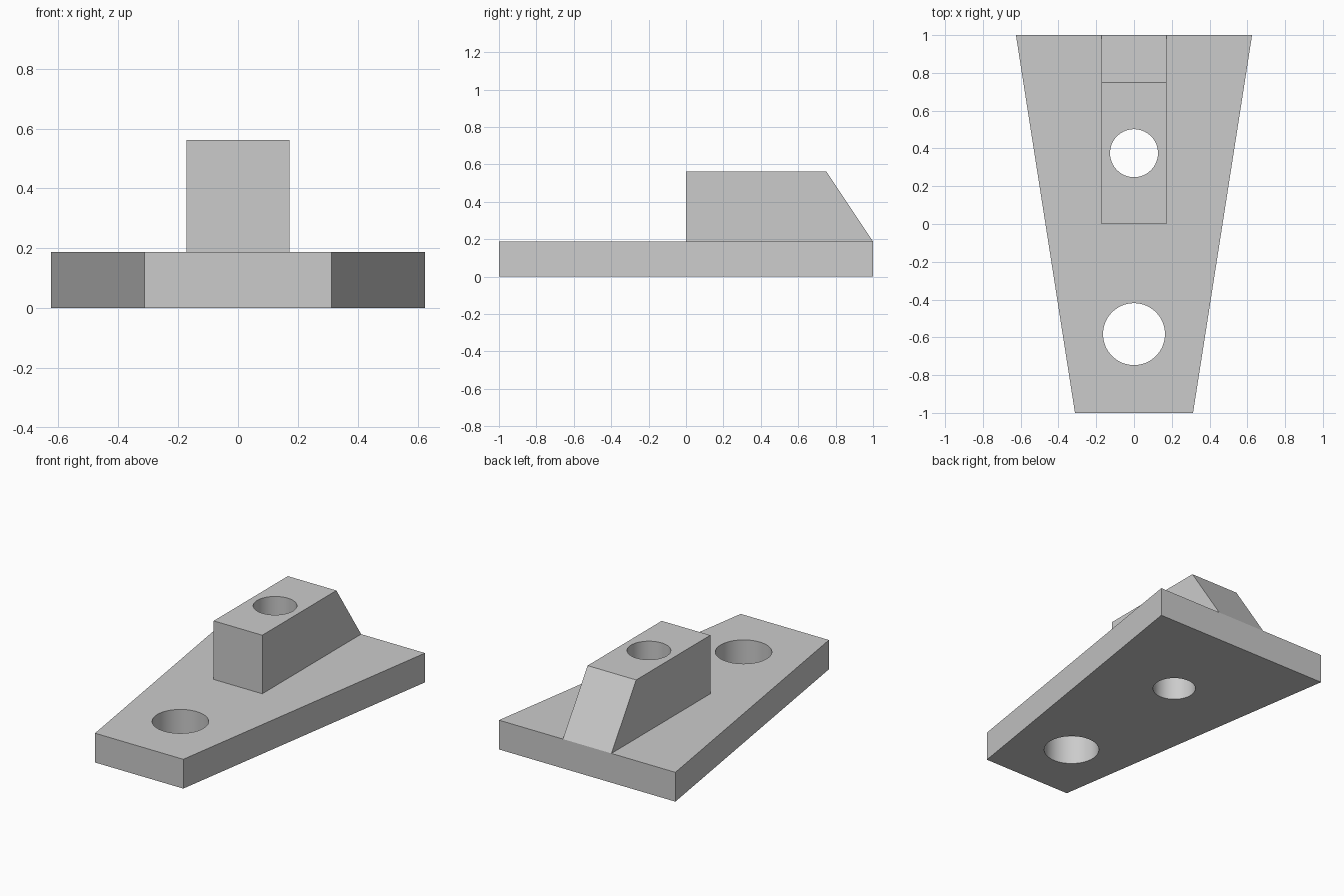
import bpy
import bmesh
import math
from mathutils import Vector

cube = bpy.data.objects.get("Cube")
if cube:
    bpy.data.objects.remove(cube, do_unlink=True)

PLATE_H = 0.1875
BLOCK_H = 0.5625
BLOCK_HALF = 0.172

grey = bpy.data.materials.new("plain_grey")
grey.use_nodes = True
grey.diffuse_color = (0.6, 0.6, 0.6, 1)
grey.node_tree.nodes["Principled BSDF"].inputs["Base Color"].default_value = (0.6, 0.6, 0.6, 1)


def prism(name, points, direction):
    """Extrude a closed outline along a direction into a solid object."""
    bm = bmesh.new()
    face = bm.faces.new([bm.verts.new(p) for p in points])
    ext = bmesh.ops.extrude_face_region(bm, geom=[face], use_keep_orig=True)
    verts = [g for g in ext["geom"] if isinstance(g, bmesh.types.BMVert)]
    bmesh.ops.translate(bm, verts=verts, vec=Vector(direction))
    bmesh.ops.recalc_face_normals(bm, faces=bm.faces)
    mesh = bpy.data.meshes.new(name)
    bm.to_mesh(mesh)
    bm.free()
    mesh.materials.append(grey)
    obj = bpy.data.objects.new(name, mesh)
    bpy.context.collection.objects.link(obj)
    return obj


def combine(target, helper, operation):
    """Apply an exact boolean, then discard the helper."""
    helper.hide_render = True
    mod = target.modifiers.new(operation.lower(), 'BOOLEAN')
    mod.operation = operation
    mod.solver = 'EXACT'
    mod.object = helper
    bpy.context.view_layer.objects.active = target
    bpy.ops.object.modifier_apply(modifier=mod.name)
    bpy.data.objects.remove(helper, do_unlink=True)


def drill(target, y, radius, sides=64):
    """Cut a vertical round through hole on the centre line."""
    ring = [(radius * math.cos(math.tau * i / sides),
             y + radius * math.sin(math.tau * i / sides), -0.2) for i in range(sides)]
    combine(target, prism("hole_cutter", ring, (0, 0, 1)), 'DIFFERENCE')


# Tapered base plate
bracket = prism("tapered_bracket",
                [(-0.3125, -1, 0), (0.3125, -1, 0), (0.625, 1, 0), (-0.625, 1, 0)],
                (0, 0, PLATE_H))

# Raised block with sloped back, sunk into the plate for a clean union
profile = [(0, 0.1), (0, BLOCK_H), (0.75, BLOCK_H), (1, PLATE_H), (0.95, 0.1)]
block = prism("raised_block", [(-BLOCK_HALF, y, z) for y, z in profile],
              (2 * BLOCK_HALF, 0, 0))
combine(bracket, block, 'UNION')

# Through holes: one in the block, one in the narrow end
drill(bracket, 0.375, 0.127)
drill(bracket, -0.583, 0.164)

# Smooth hole walls, sharp edges elsewhere
bpy.ops.object.select_all(action='DESELECT')
bracket.select_set(True)
bpy.context.view_layer.objects.active = bracket
bpy.ops.object.shade_smooth_by_angle(angle=math.radians(30))
